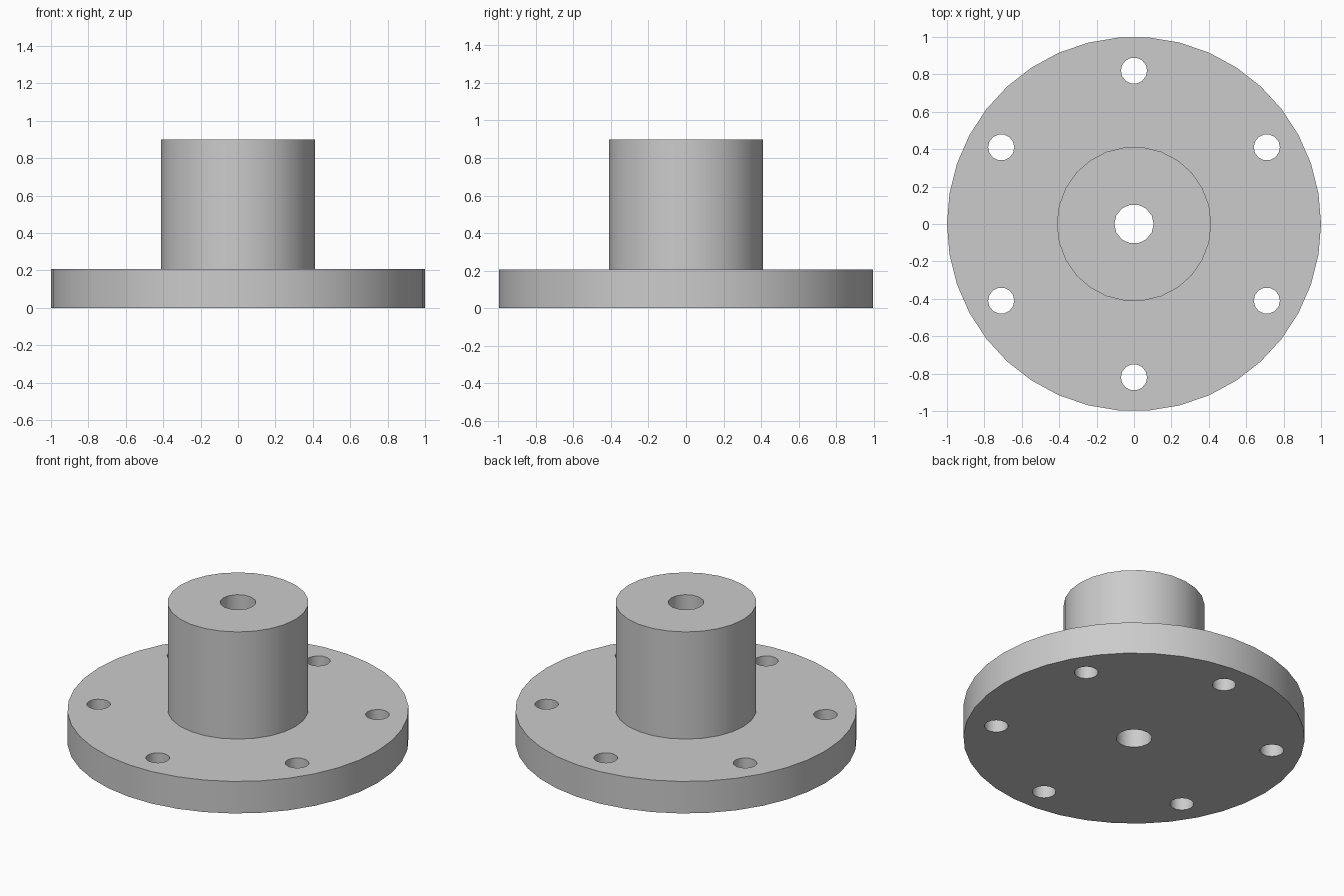
import bpy
from math import cos, sin, radians

cube = bpy.data.objects.get("Cube")
if cube:
    bpy.data.objects.remove(cube, do_unlink=True)

GREY = (0.6, 0.6, 0.6, 1.0)
steel = bpy.data.materials.new("plain grey")
steel.use_nodes = True
steel.diffuse_color = GREY
steel.node_tree.nodes["Principled BSDF"].inputs["Base Color"].default_value = GREY


def cylinder(name, radius, bottom, top, sides, x=0.0, y=0.0):
    """Upright cylinder with a vertex on the +x axis."""
    bpy.ops.mesh.primitive_cylinder_add(
        vertices=sides, radius=radius, depth=top - bottom,
        location=(x, y, (bottom + top) / 2), rotation=(0, 0, radians(90)))
    obj = bpy.context.object
    bpy.ops.object.transform_apply(location=True, rotation=True, scale=True)
    obj.name = name
    obj.data.materials.append(steel)
    return obj


def combine(target, tool, operation):
    """Apply a boolean and discard the tool object."""
    mod = target.modifiers.new(operation.lower(), "BOOLEAN")
    mod.operation = operation
    mod.solver = "EXACT"
    mod.object = tool
    bpy.context.view_layer.objects.active = target
    bpy.ops.object.modifier_apply(modifier=mod.name)
    bpy.data.objects.remove(tool, do_unlink=True)


# Round plate with the central hub joined on top
flange = cylinder("hub_flange", 1.0, 0.0, 0.207, 38)
combine(flange, cylinder("hub", 0.413, 0.1, 0.9, 26), "UNION")

# Central bore through hub and plate
combine(flange, cylinder("bore", 0.105, -0.1, 1.0, 14), "DIFFERENCE")

# Ring of six bolt holes
for i in range(6):
    a = radians(30 + 60 * i)
    hole = cylinder("bolt_hole", 0.07, -0.1, 0.4, 14, 0.82 * cos(a), 0.82 * sin(a))
    combine(flange, hole, "DIFFERENCE")

# Smooth walls, crisp rims
bpy.ops.object.select_all(action="DESELECT")
flange.select_set(True)
bpy.context.view_layer.objects.active = flange
bpy.ops.object.shade_smooth_by_angle(angle=radians(40))
